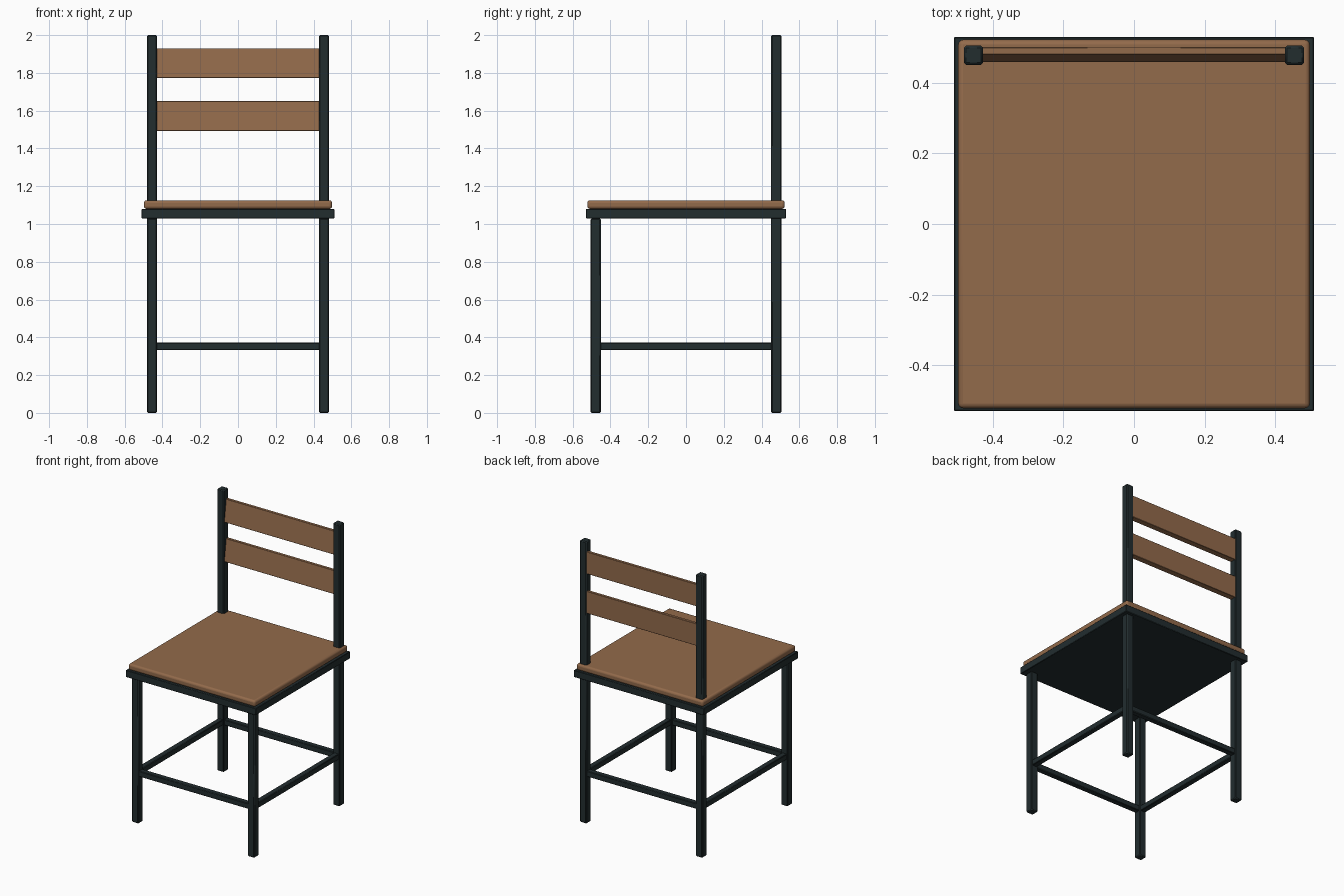
import bpy
import bmesh
import math

cube = bpy.data.objects.get("Cube")
if cube:
    bpy.data.objects.remove(cube, do_unlink=True)


def material(name, colour):
    mat = bpy.data.materials.new(name)
    mat.use_nodes = True
    mat.diffuse_color = colour
    mat.node_tree.nodes["Principled BSDF"].inputs["Base Color"].default_value = colour
    return mat


METAL = material("dark metal", (0.016, 0.026, 0.028, 1))
WOOD = material("brown wood", (0.29, 0.145, 0.07, 1))


def box(name, low, high, mat, bevel, segments=1, top_front=None):
    """Bevelled box between two corners; top_front moves the upper front edge."""
    mesh = bpy.data.meshes.new(name)
    bm = bmesh.new()
    bmesh.ops.create_cube(bm, size=1)
    for v in bm.verts:
        v.co = [h if c > 0 else l for c, l, h in zip(v.co, low, high)]
        if top_front is not None and v.co.z > low[2] + 0.01 and v.co.y < high[1] - 0.01:
            v.co.y = top_front
    bm.to_mesh(mesh)
    bm.free()
    mesh.materials.append(mat)
    obj = bpy.data.objects.new(name, mesh)
    bpy.context.collection.objects.link(obj)
    if bevel:
        mod = obj.modifiers.new("Soft edges", "BEVEL")
        mod.width = bevel
        mod.segments = segments
        mod.limit_method = "ANGLE"
    bpy.ops.object.select_all(action="DESELECT")
    obj.select_set(True)
    bpy.context.view_layer.objects.active = obj
    bpy.ops.object.shade_smooth_by_angle(angle=math.radians(40))
    return obj


LEG_X, LEG_Y, HALF = 0.455, 0.478, 0.027
FRAME_Z, SEAT_Z, TOP_Z = 1.03, 1.08, 1.125

# Seat and the plate below it
box("seat_frame", (-0.51, -0.53, FRAME_Z), (0.51, 0.53, SEAT_Z), METAL, 0.003)
box("seat", (-0.498, -0.522, SEAT_Z), (0.498, 0.522, TOP_Z), WOOD, 0.014, 3)

# Front legs, and rear posts that carry on up to the backrest
for side, x in (("left", LEG_X), ("right", -LEG_X)):
    for place, y, top in (("front_leg", -LEG_Y, FRAME_Z), ("rear_post", LEG_Y, 2)):
        box(f"{side}_{place}", (x - HALF, y - HALF, 0),
            (x + HALF, y + HALF, top), METAL, 0.006)

# Stretchers between the legs
R, LOW, HIGH = 0.02, 0.332, 0.372
for name, y in (("front_stretcher", -LEG_Y), ("rear_stretcher", LEG_Y)):
    box(name, (-LEG_X, y - R, LOW), (LEG_X, y + R, HIGH), METAL, 0.004)
for name, x in (("left_stretcher", LEG_X), ("right_stretcher", -LEG_X)):
    box(name, (x - R, -LEG_Y, LOW), (x + R, LEG_Y, HIGH), METAL, 0.004)

# Wedge-shaped backrest slats, thinner at the top
for name, z in (("lower_slat", 1.493), ("upper_slat", 1.773)):
    box(name, (-LEG_X, 0.458, z), (LEG_X, 0.501, z + 0.157), WOOD, 0.002, 1, 0.48)
